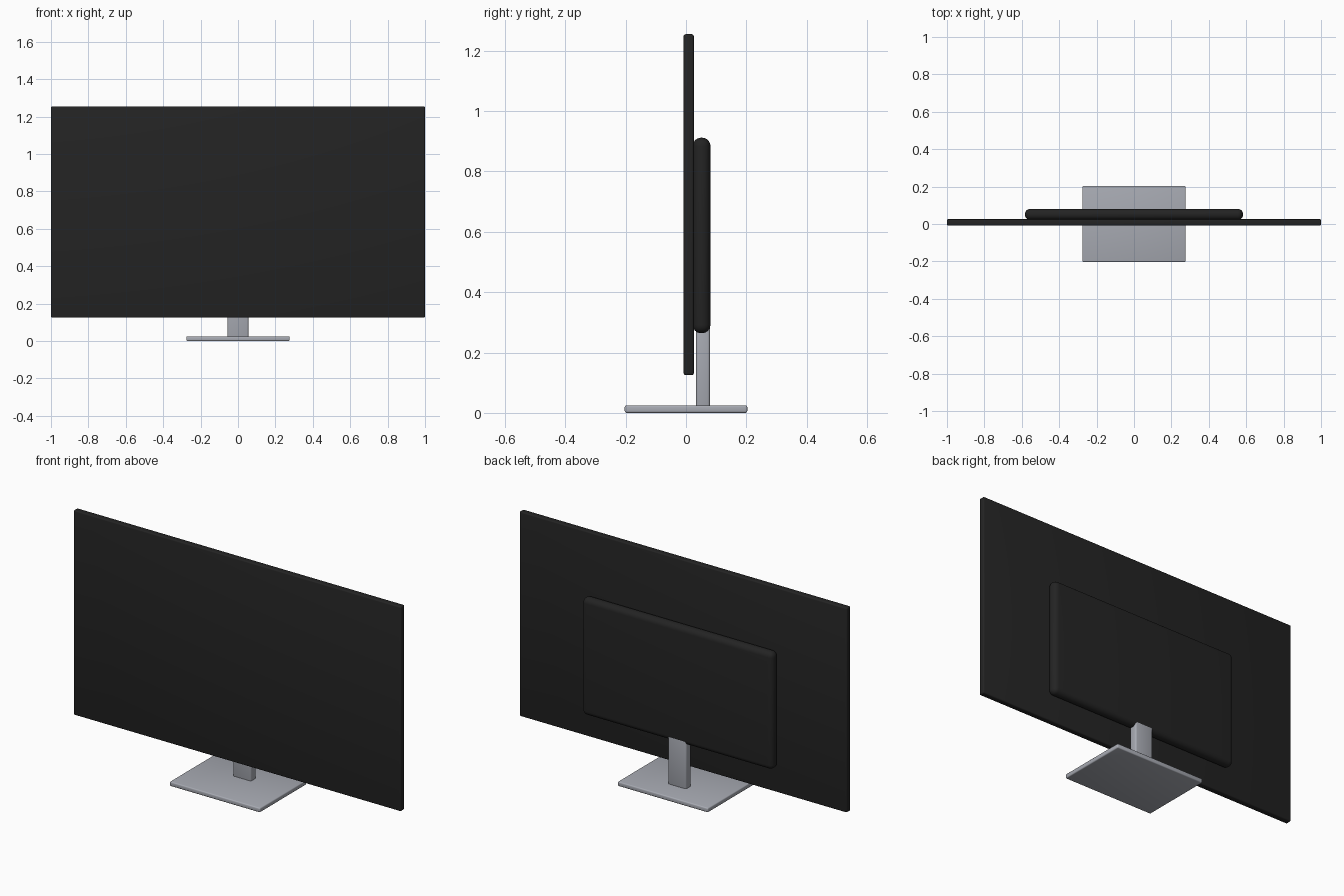
import bpy
import bmesh
import math

cube = bpy.data.objects.get("Cube")
if cube:
    bpy.data.objects.remove(cube, do_unlink=True)


def make_material(name, rgb, roughness):
    mat = bpy.data.materials.new(name)
    mat.use_nodes = True
    color = (*rgb, 1.0)
    mat.diffuse_color = color
    bsdf = mat.node_tree.nodes["Principled BSDF"]
    bsdf.inputs["Base Color"].default_value = color
    bsdf.inputs["Roughness"].default_value = roughness
    return mat


def rounded_box(name, x_half, y_range, z_range, bevel, segments, mat):
    """Box symmetric in x, given by its y and z extents, with rounded edges."""
    size = (2 * x_half, y_range[1] - y_range[0], z_range[1] - z_range[0])
    mesh = bpy.data.meshes.new(name)
    bm = bmesh.new()
    bmesh.ops.create_cube(bm, size=1)
    bmesh.ops.scale(bm, vec=size, verts=bm.verts)
    bmesh.ops.bevel(bm, geom=bm.edges[:], offset=bevel, segments=segments,
                    profile=0.5, affect='EDGES', clamp_overlap=True)
    bm.to_mesh(mesh)
    bm.free()
    mesh.materials.append(mat)
    obj = bpy.data.objects.new(name, mesh)
    obj.location = (0, sum(y_range) / 2, sum(z_range) / 2)
    bpy.context.collection.objects.link(obj)
    bpy.ops.object.select_all(action='DESELECT')
    obj.select_set(True)
    bpy.context.view_layer.objects.active = obj
    bpy.ops.object.shade_smooth_by_angle(angle=math.radians(40))
    return obj


black = make_material("black plastic", (0.017, 0.017, 0.017), 0.5)
silver = make_material("silver metal", (0.39, 0.405, 0.45), 0.4)

# Thin display panel
rounded_box("screen_panel", 1.0, (-0.008, 0.026), (0.125, 1.255), 0.007, 3, black)
# Rounded electronics housing behind the panel
rounded_box("rear_housing", 0.583, (0.022, 0.081), (0.264, 0.912), 0.028, 6, black)
# Stand: neck running up into the housing, and a flat foot
rounded_box("stand_neck", 0.056, (0.033, 0.08), (0.018, 0.34), 0.009, 3, silver)
rounded_box("stand_base", 0.276, (-0.203, 0.203), (0.0, 0.025), 0.006, 3, silver)
